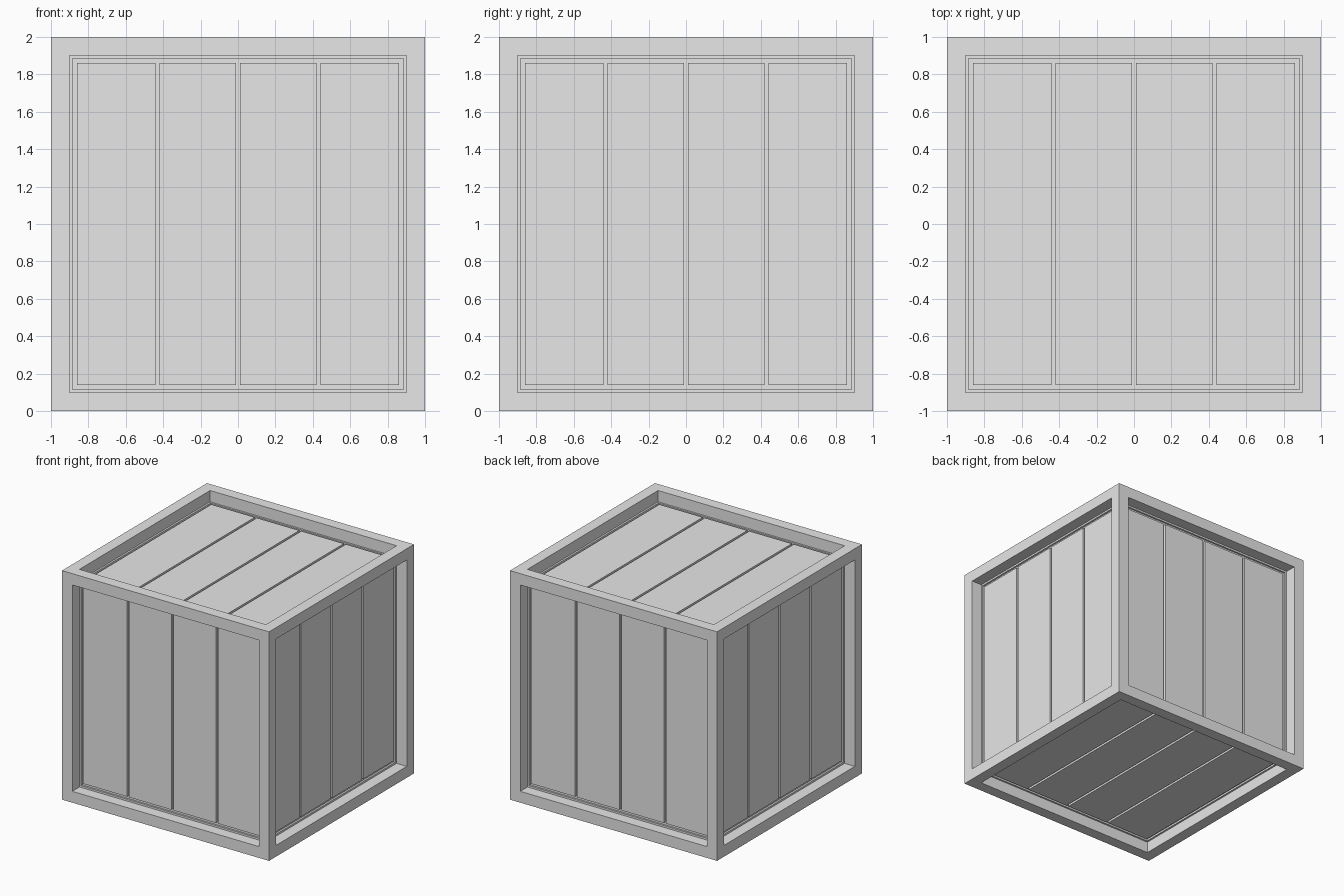
import bpy
import bmesh
from math import radians
from mathutils import Matrix, Vector

if "Cube" in bpy.data.objects:
    bpy.data.objects.remove(bpy.data.objects["Cube"], do_unlink=True)

RIM = 0.14        # width of the border around every side
RECESS = 0.095    # depth of the planks behind the border
GROOVE = 0.02     # depth and width of the gaps between planks
PLANKS = 4
CENTRE = Matrix.Translation((0, 0, 1))

grey = bpy.data.materials.new("plain_grey")
grey.use_nodes = True
grey.diffuse_color = (0.8, 0.8, 0.8, 1)
grey.node_tree.nodes["Principled BSDF"].inputs["Base Color"].default_value = grey.diffuse_color


def add_object(name, bm, matrix):
    mesh = bpy.data.meshes.new(name)
    bm.to_mesh(mesh)
    bm.free()
    mesh.materials.append(grey)
    obj = bpy.data.objects.new(name, mesh)
    obj.matrix_world = matrix
    bpy.context.collection.objects.link(obj)


# Frame: a cube with every side inset and pushed inwards with straight walls
bm = bmesh.new()
bmesh.ops.create_cube(bm, size=2)
sides = list(bm.faces)
bmesh.ops.inset_individual(bm, faces=sides, thickness=RIM)
for side in sides:
    inward = -side.normal.copy()
    floor = bmesh.ops.extrude_discrete_faces(bm, faces=[side])["faces"][0]
    bmesh.ops.translate(bm, verts=floor.verts, vec=inward * (RECESS + GROOVE))
bmesh.ops.recalc_face_normals(bm, faces=bm.faces)
add_object("frame", bm, CENTRE)


# Planks: a row of boxes lying on the floor of each recess
def add_planks(name, rotation):
    bm = bmesh.new()
    span = 2 - 2 * RIM
    pitch = span / PLANKS
    for i in range(PLANKS):
        left = -span / 2 + i * pitch + (GROOVE / 2 if i else 0)
        right = -span / 2 + (i + 1) * pitch - (GROOVE / 2 if i < PLANKS - 1 else 0)
        centre = Vector(((left + right) / 2, 0, 1 - RECESS - GROOVE / 2))
        size = Matrix.Diagonal((right - left, span, GROOVE, 1))
        bmesh.ops.create_cube(bm, size=1, matrix=Matrix.Translation(centre) @ size)
    add_object(name, bm, CENTRE @ rotation)


add_planks("top_planks", Matrix.Identity(4))
add_planks("bottom_planks", Matrix.Rotation(radians(180), 4, "Y"))
upright = Matrix.Rotation(radians(90), 4, "X")
for i, name in enumerate(("front", "left", "back", "right")):
    add_planks(name + "_planks", Matrix.Rotation(radians(90 * i), 4, "Z") @ upright)
